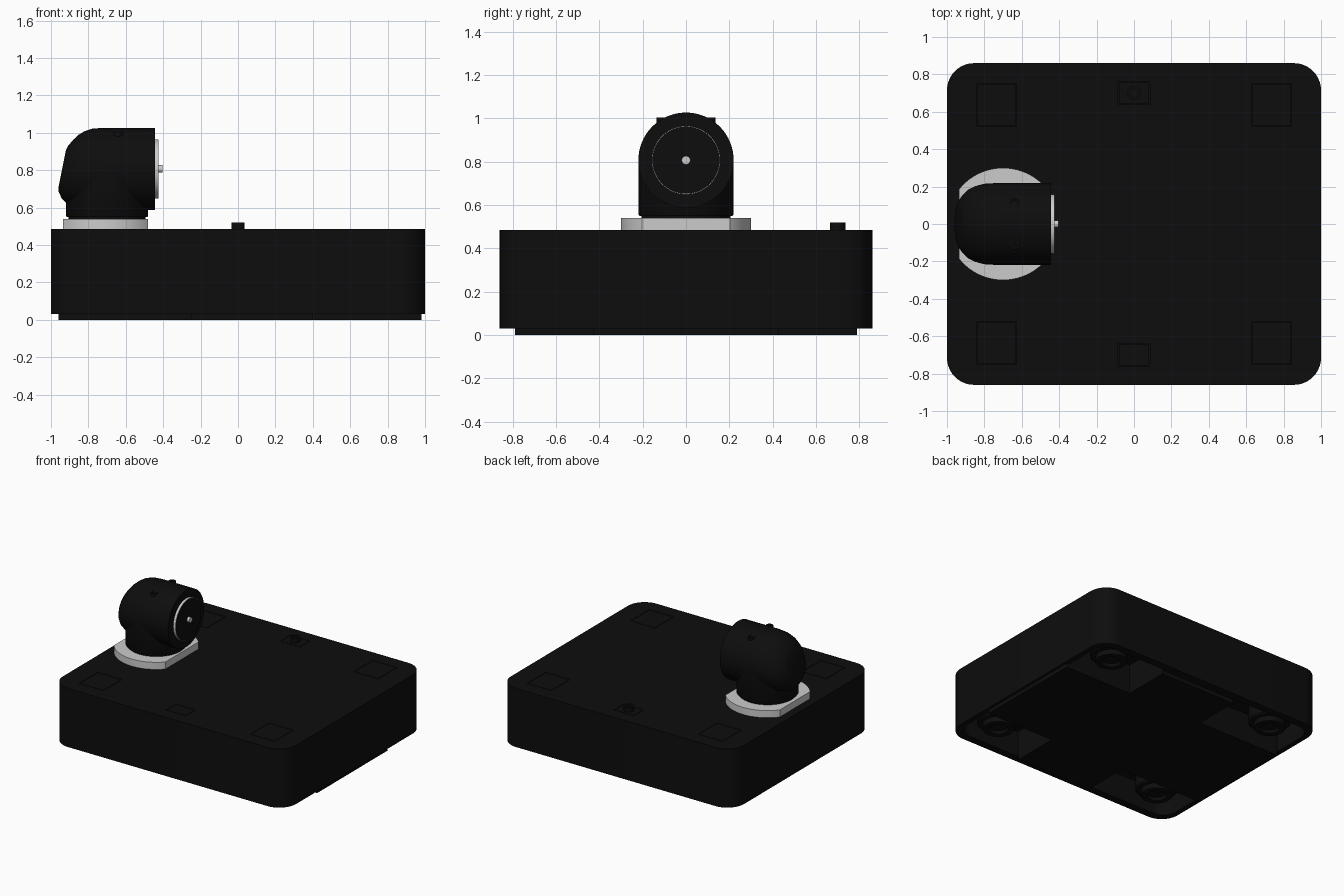
import bpy, bmesh, math
from mathutils import Vector, Matrix

if "Cube" in bpy.data.objects:
    bpy.data.objects.remove(bpy.data.objects["Cube"])

black = bpy.data.materials.new("black_finish")
black.diffuse_color = (0.004, 0.004, 0.004, 1)
black.use_nodes = True
black.node_tree.nodes["Principled BSDF"].inputs["Base Color"].default_value = black.diffuse_color


def finish(name, bm, mat=black, smooth=True):
    bmesh.ops.recalc_face_normals(bm, faces=bm.faces[:])
    me = bpy.data.meshes.new(name)
    bm.to_mesh(me)
    bm.free()
    ob = bpy.data.objects.new(name, me)
    bpy.context.collection.objects.link(ob)
    if mat:
        me.materials.append(mat)
    if smooth:
        bpy.ops.object.select_all(action='DESELECT')
        ob.select_set(True)
        bpy.context.view_layer.objects.active = ob
        bpy.ops.object.shade_smooth_by_angle(angle=math.radians(35))
    return ob


def add_box(bm, x, y, z):
    size = (x[1] - x[0], y[1] - y[0], z[1] - z[0])
    mid = Vector((sum(x) / 2, sum(y) / 2, sum(z) / 2))
    r = bmesh.ops.create_cube(bm, size=1, matrix=Matrix.Translation(mid) @ Matrix.Diagonal((*size, 1)))
    return r['verts']


def round_edges(bm, verts, radius, test=lambda v: True):
    """Round the vertical edges of a box."""
    edges = {e for v in verts for e in v.link_edges
             if abs(e.verts[0].co.z - e.verts[1].co.z) > 1e-4 and test(e.verts[0].co)}
    bmesh.ops.bevel(bm, geom=list(edges), offset=radius, segments=10, profile=0.5, affect='EDGES')


def lathe(name, profile, origin, axis='Z', mat=black, steps=64):
    """Spin (position along axis, radius) points around Z or X."""
    bm = bmesh.new()
    vs = [bm.verts.new((r, 0, h)) for h, r in profile]
    es = [bm.edges.new(p) for p in zip(vs, vs[1:])]
    bmesh.ops.spin(bm, geom=vs + es, cent=(0, 0, 0), axis=(0, 0, 1), angle=2 * math.pi, steps=steps)
    bmesh.ops.remove_doubles(bm, verts=bm.verts[:], dist=1e-5)
    if axis == 'X':
        bmesh.ops.rotate(bm, verts=bm.verts[:], matrix=Matrix.Rotation(math.pi / 2, 3, 'Y'))
    bmesh.ops.translate(bm, verts=bm.verts[:], vec=origin)
    return finish(name, bm, mat)


def cut(ob, cutter):
    m = ob.modifiers.new("cut", 'BOOLEAN')
    m.operation, m.object, m.solver = 'DIFFERENCE', cutter, 'EXACT'
    cutter.hide_render = True
    bpy.context.view_layer.objects.active = ob
    bpy.ops.object.modifier_apply(modifier=m.name)
    bpy.data.objects.remove(cutter)


TOP = 0.485
CORNERS = [(sx, sy) for sx in (-1, 1) for sy in (-1, 1)]

# Housing with rounded corners
bm = bmesh.new()
round_edges(bm, add_box(bm, (-1, 1), (-0.86, 0.86), (0.03, TOP)), 0.145)
housing = finish("housing", bm)

# Corner pockets under the housing
bm = bmesh.new()
for sx, sy in CORNERS:
    xs = sorted((0.4 if sx > 0 else -0.25, 0.96 * sx))
    vs = add_box(bm, xs, sorted((0.43 * sy, 0.8 * sy)), (-0.1, 0.23))
    round_edges(bm, vs, 0.11, lambda c: abs(c.x) > 0.9 and abs(c.y) > 0.7)
cut(housing, finish("pocket_cutter", bm, smooth=False))

# Recesses in the top for the corner hatches and the two small panels
panels = [("corner_hatch", sx * 0.735, sy * 0.635, 0.105, 0.115) for sx, sy in CORNERS]
panels += [("small_panel", 0, sy * 0.7, 0.085, 0.06) for sy in (-1, 1)]
bm = bmesh.new()
for _, x, y, w, d in panels:
    add_box(bm, (x - w, x + w), (y - d, y + d), (TOP - 0.02, TOP + 0.1))
cut(housing, finish("recess_cutter", bm, smooth=False))

# Panels filling the recesses, leaving a thin gap
for name, x, y, w, d in panels:
    bm = bmesh.new()
    w, d = w - 0.004, d - 0.004
    add_box(bm, (x - w, x + w), (y - d, y + d), (TOP - 0.022, TOP))
    finish(name, bm, smooth=False)

# Cross-shaped bottom plate
bm = bmesh.new()
outline = [(-0.96, -0.43), (-0.25, -0.43), (-0.25, -0.79), (0.4, -0.79), (0.4, -0.43), (0.98, -0.43)]
outline += [(x, -y) for x, y in reversed(outline)]
face = bm.faces.new([bm.verts.new((x, y, 0)) for x, y in outline])
up = bmesh.ops.extrude_face_region(bm, geom=[face])
bmesh.ops.translate(bm, verts=[v for v in up['geom'] if isinstance(v, bmesh.types.BMVert)], vec=(0, 0, 0.032))
finish("bottom_plate", bm, smooth=False)

# Stepped feet in the pockets
for sx, sy in CORNERS:
    lathe("foot", [(0.24, 0), (0.24, 0.15), (0.1, 0.15), (0.09, 0.14), (0.09, 0.11), (0.05, 0.11),
                   (0.05, 0.07), (0.07, 0.06), (0.07, 0)], (sx * 0.73, sy * 0.62, 0), steps=40)

# Button on the rear panel
lathe("button", [(TOP - 0.01, 0), (TOP - 0.01, 0.036), (0.52, 0.036), (0.52, 0.022),
                 (0.51, 0.022), (0.51, 0)], (0, 0.7, 0), steps=32)

# Grey swivel disc with two flat sides
bm = bmesh.new()
bmesh.ops.create_cone(bm, cap_ends=True, segments=96, radius1=0.3, radius2=0.3, depth=0.057,
                      matrix=Matrix.Translation((-0.7, 0, 0.5115)))
for x, n in ((-0.935, -1), (-0.48, 1)):
    cutres = bmesh.ops.bisect_plane(bm, geom=bm.verts[:] + bm.edges[:] + bm.faces[:], plane_co=(x, 0, 0),
                                    plane_no=(n, 0, 0), clear_outer=True)
    bmesh.ops.holes_fill(bm, edges=[e for e in bm.edges if e.is_boundary])
finish("swivel_disc", bm, None)

# Neck and column
lathe("neck", [(0.535, 0), (0.535, 0.205), (0.555, 0.205), (0.555, 0)], (-0.7, 0, 0))
lathe("column", [(0.55, 0), (0.55, 0.215), (0.556, 0.219), (0.8, 0.219), (0.8, 0)], (-0.7, 0, 0))

# Head barrel, its rear end leaning forward towards the top
AXIS_Z = 0.807
barrel = lathe("head_barrel", [(-0.94, 0), (-0.94, 0.1), (-0.934, 0.122), (-0.913, 0.155), (-0.885, 0.183),
                               (-0.85, 0.202), (-0.8, 0.215), (-0.72, 0.22), (-0.445, 0.22), (-0.445, 0)],
               (0, 0, AXIS_Z), 'X')
for v in barrel.data.vertices:
    v.co.x += 0.2 * (v.co.z - AXIS_Z) * min(1, max(0, (-0.7 - v.co.x) / 0.2))

# Front disc: grey rim, black face, grey pin
lathe("front_rim", [(-0.45, 0), (-0.45, 0.158), (-0.426, 0.158), (-0.426, 0)], (0, 0, AXIS_Z), 'X', None)
lathe("front_face", [(-0.43, 0), (-0.43, 0.155), (-0.424, 0.155), (-0.424, 0)], (0, 0, AXIS_Z), 'X')
lathe("front_pin", [(-0.43, 0), (-0.43, 0.02), (-0.405, 0.02), (-0.405, 0)], (0, 0, AXIS_Z), 'X', None, 24)

# Small screws on the head
for y in (-0.11, 0.11):
    lathe("head_screw", [(0.95, 0), (0.95, 0.026), (1.005, 0.026), (1.005, 0.015), (0.995, 0.015), (0.995, 0)],
          (-0.64, y, 0), steps=24)
